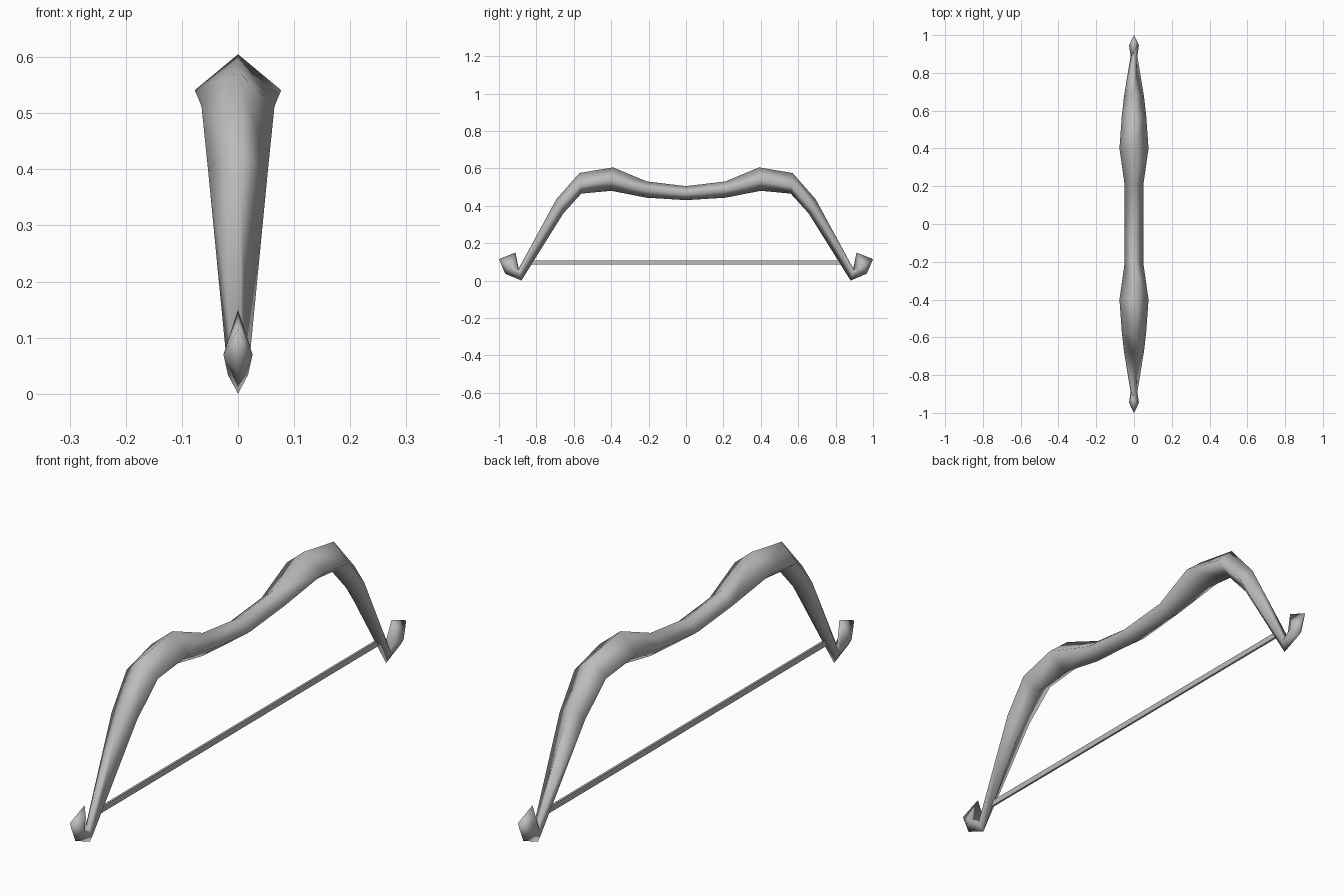
import bpy, bmesh

cube = bpy.data.objects.get("Cube")
if cube:
    bpy.data.objects.remove(cube, do_unlink=True)

# One plain grey for everything
grey = bpy.data.materials.new("plain grey")
grey.use_nodes = True
COLOUR = (0.5, 0.5, 0.5, 1)
grey.diffuse_color = COLOUR
grey.node_tree.nodes["Principled BSDF"].inputs["Base Color"].default_value = COLOUR


def add_object(name, bm, smooth):
    bmesh.ops.recalc_face_normals(bm, faces=bm.faces[:])
    for f in bm.faces:
        f.smooth = smooth
    mesh = bpy.data.meshes.new(name)
    bm.to_mesh(mesh)
    bm.free()
    mesh.materials.append(grey)
    obj = bpy.data.objects.new(name, mesh)
    bpy.context.collection.objects.link(obj)
    return obj


# Diamond sections from grip to hook:
# outer ridge (y, z), inner ridge (y, z), side corner (half width, y, z)
SECTIONS = [
    ((0.00, 0.505), (0.00, 0.43), (0.05, 0.00, 0.467)),
    ((0.21, 0.53), (0.21, 0.443), (0.05, 0.21, 0.487)),
    ((0.39, 0.605), (0.40, 0.48), (0.077, 0.40, 0.541)),
    ((0.57, 0.575), (0.56, 0.465), (0.065, 0.568, 0.512)),
    ((0.693, 0.435), (0.655, 0.36), (0.053, 0.675, 0.395)),
    ((0.897, 0.06), (0.88, 0.0), (0.018, 0.888, 0.034)),
    ((0.912, 0.15), (0.967, 0.037), (0.026, 0.947, 0.07)),
]
TIP = (0, 1.0, 0.115)

# Bow body: skin the sections, close each hook in a point, mirror along y
bm = bmesh.new()
rings = []
for (oy, oz), (iy, iz), (w, sy, sz) in SECTIONS:
    rings.append([bm.verts.new(p) for p in
                  ((0, oy, oz), (w, sy, sz), (0, iy, iz), (-w, sy, sz))])
for a, b in zip(rings, rings[1:]):
    for i in range(4):
        j = (i + 1) % 4
        bm.faces.new((a[i], a[j], b[j], b[i]))
tip = bm.verts.new(TIP)
for i in range(4):
    bm.faces.new((rings[-1][i], rings[-1][(i + 1) % 4], tip))
body = add_object("bow_body", bm, True)
mirror = body.modifiers.new("mirror", "MIRROR")
mirror.use_axis = (False, True, False)
mirror.use_clip = True

# Bowstring: thin straight strip running into both limbs
bm = bmesh.new()
bmesh.ops.create_cube(bm, size=1)
for v in bm.verts:
    v.co.x *= 0.008
    v.co.y *= 1.66
    v.co.z = v.co.z * 0.022 + 0.096
add_object("bowstring", bm, False)
